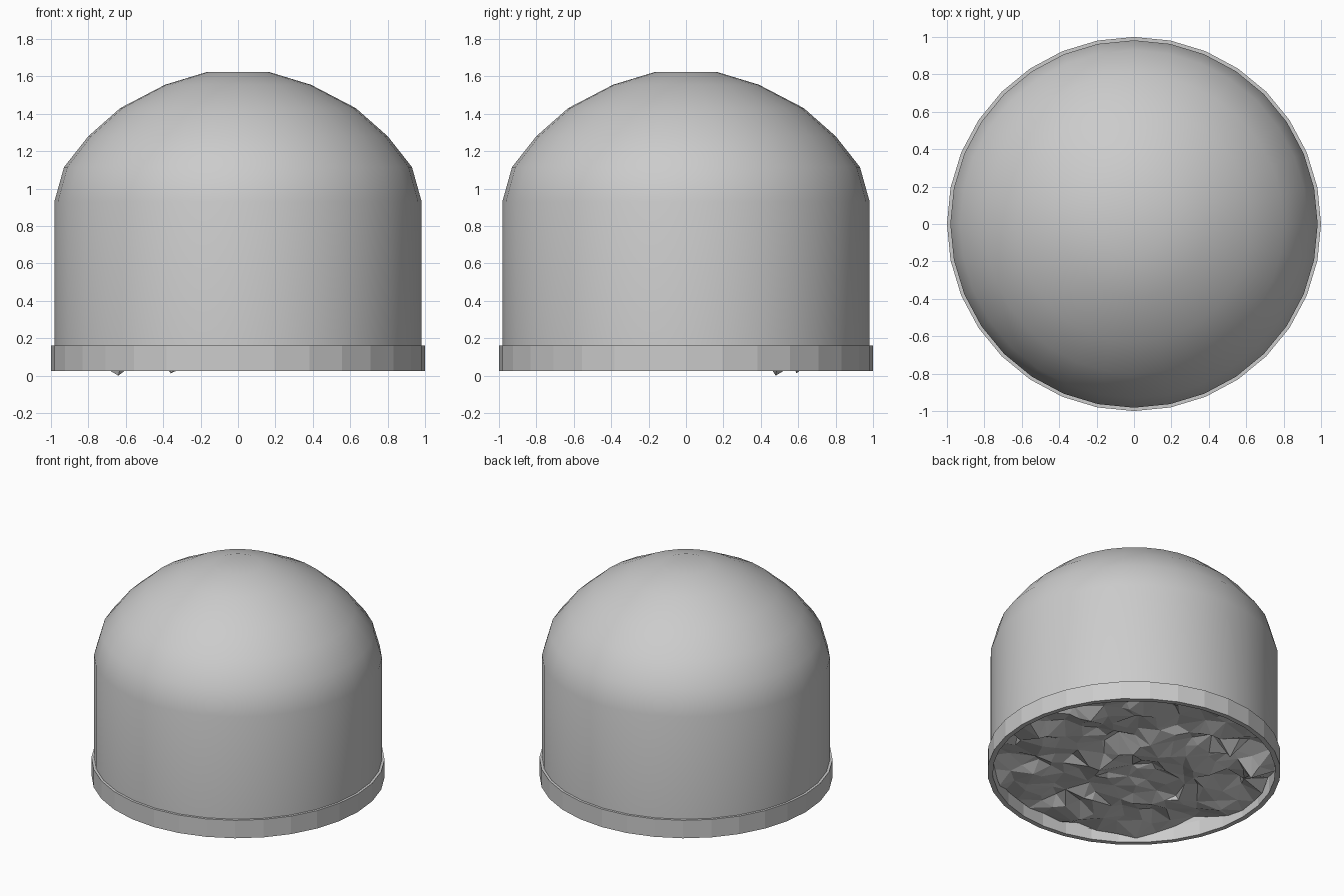
import bpy, math, random
from mathutils import Vector, noise
from mathutils.geometry import delaunay_2d_cdt

if "Cube" in bpy.data.objects:
    bpy.data.objects.remove(bpy.data.objects["Cube"])

random.seed(4)
SIDES = 32


def make_object(name, verts, faces):
    mesh = bpy.data.meshes.new(name)
    mesh.from_pydata(verts, [], faces)
    mesh.update()
    obj = bpy.data.objects.new(name, mesh)
    bpy.context.collection.objects.link(obj)
    return obj


def lathe(name, profile, closed=False, cap=False):
    """Revolve (radius, height) points, listed bottom to top on the outside."""
    verts = [(r * math.cos(2 * math.pi * i / SIDES),
              r * math.sin(2 * math.pi * i / SIDES), z)
             for r, z in profile for i in range(SIDES)]
    n = len(profile)
    faces = []
    for k in range(n if closed else n - 1):
        a, b = k * SIDES, (k + 1) % n * SIDES
        for i in range(SIDES):
            j = (i + 1) % SIDES
            faces.append((a + i, a + j, b + j, b + i))
    if cap:
        faces.append(tuple((n - 1) * SIDES + i for i in range(SIDES)))
    return make_object(name, verts, faces)


# smooth dome cover with a small flat top
dome = lathe("dome_cover", [(0.982, 0.03), (0.982, 0.93), (0.93, 1.115),
                            (0.80, 1.28), (0.63, 1.43), (0.39, 1.555),
                            (0.17, 1.622)], cap=True)
for poly in dome.data.polygons:
    poly.use_smooth = True

# faceted base ring
lathe("base_ring", [(1.0, 0.025), (1.0, 0.16), (0.965, 0.16), (0.965, 0.025)],
      closed=True)


# rough low-poly ground inside the ring
def ground_height(x, y):
    z = 0.105 + 0.07 * noise.noise(Vector((x * 3, y * 3, 1.7)))
    z += random.uniform(-0.03, 0.03)
    for px, py, size in ((-0.64, 0.48, 0.10), (-0.36, 0.59, 0.07)):
        d2 = (x - px) ** 2 + (y - py) ** 2
        z -= 0.09 * math.exp(-d2 / size ** 2)
    return min(max(z, 0.035), 0.2)


points = []
for i in range(44):
    a = 2 * math.pi * i / 44
    r = random.uniform(0.945, 0.972)
    points.append(Vector((r * math.cos(a), r * math.sin(a))))
step = 0.115
for i in range(-8, 9):
    for j in range(-8, 9):
        p = Vector((i * step + random.uniform(-0.05, 0.05),
                    j * step + random.uniform(-0.05, 0.05)))
        if p.length < 0.88:
            points.append(p)
lowest = [Vector((-0.64, 0.48)), Vector((-0.36, 0.59))]
points += lowest
flat, _, tris, *_ = delaunay_2d_cdt(points, [], [], 0, 0.0001)
verts = [(p.x, p.y, ground_height(p.x, p.y)) for p in flat]
# two stones poking below the ring
for k, low in enumerate(lowest):
    i = min(range(len(flat)), key=lambda n: (flat[n] - low).length)
    verts[i] = (low.x, low.y, 0.0 if k == 0 else 0.012)
make_object("rocky_ground", verts, tris)
